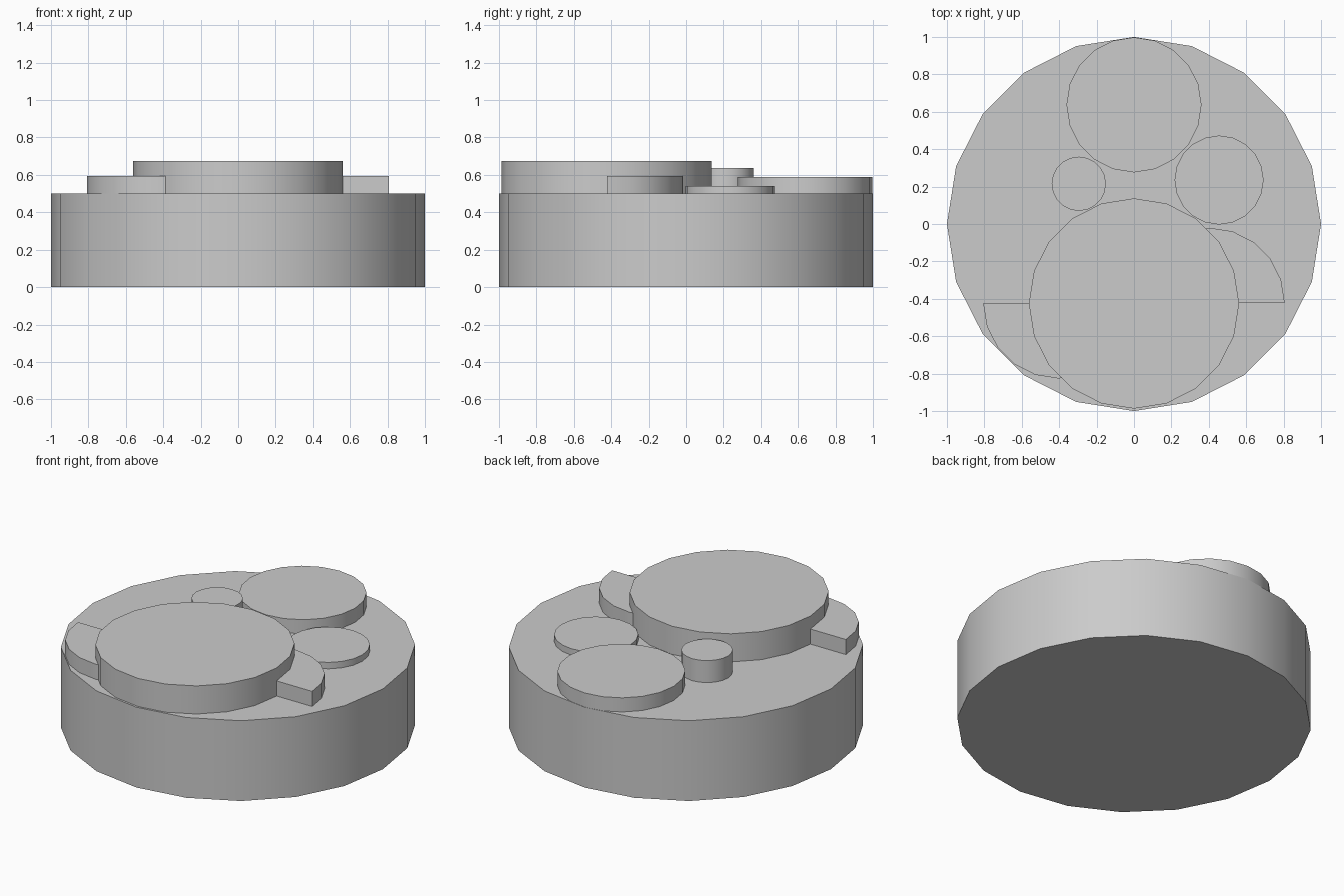
import bpy, bmesh
from math import pi, cos, sin, radians

if "Cube" in bpy.data.objects:
    bpy.data.objects.remove(bpy.data.objects["Cube"])

SIDES = 20
DECK = 0.5  # top of the base


def prism(name, cx, cy, r, z0, z1, start=0.0, sweep=2 * pi):
    """Extrude a circle, or part of one, from z0 to z1."""
    full = sweep > 2 * pi - 0.001
    n = SIDES if full else SIDES // 2
    count = n if full else n + 1
    bm = bmesh.new()
    ring = []
    for i in range(count):
        a = start + sweep * i / n
        ring.append(bm.verts.new((cx + r * cos(a), cy + r * sin(a), z0)))
    face = bm.faces.new(ring)
    ext = bmesh.ops.extrude_face_region(bm, geom=[face], use_keep_orig=True)
    for v in ext["geom"]:
        if isinstance(v, bmesh.types.BMVert):
            v.co.z = z1
    bmesh.ops.recalc_face_normals(bm, faces=bm.faces[:])
    mesh = bpy.data.meshes.new(name)
    bm.to_mesh(mesh)
    bm.free()
    obj = bpy.data.objects.new(name, mesh)
    bpy.context.collection.objects.link(obj)
    bpy.ops.object.select_all(action='DESELECT')
    obj.select_set(True)
    bpy.context.view_layer.objects.active = obj
    bpy.ops.object.shade_smooth_by_angle(angle=radians(30))
    return obj


# Round base
prism("base", 0, 0, 1.0, 0, DECK)

# Raised discs
prism("large_disc", 0, -0.425, 0.562, DECK, 0.675)
prism("back_disc", 0, 0.637, 0.361, DECK, 0.588)
prism("small_disc", -0.295, 0.215, 0.145, DECK, 0.637)
prism("side_disc", 0.455, 0.235, 0.238, DECK, 0.54)

# Half-disc blades, one turned half a revolution from the other
prism("right_blade", 0.403, -0.423, 0.403, DECK, 0.594, 0, pi)
prism("left_blade", -0.403, -0.423, 0.403, DECK, 0.594, pi, pi)
